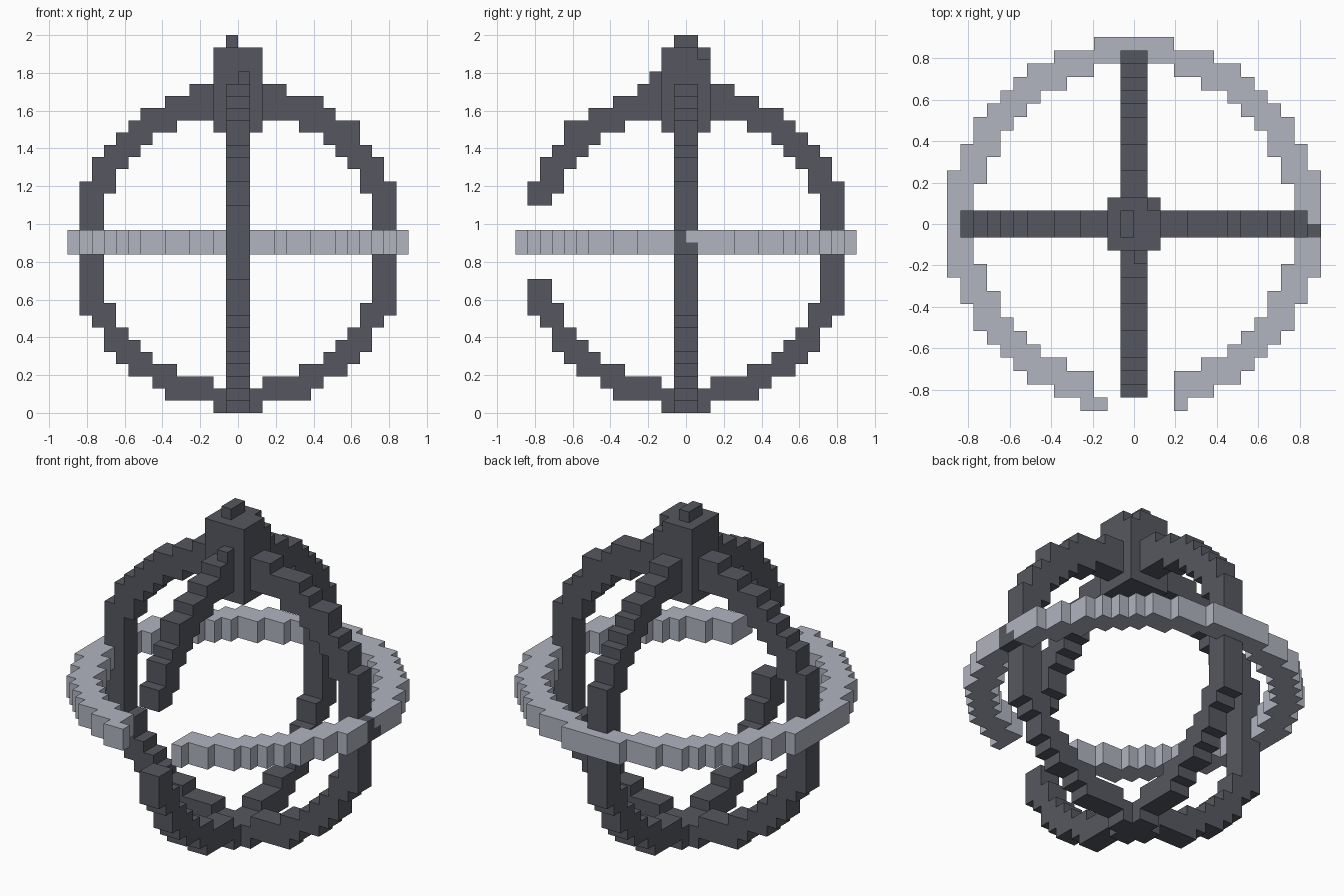
import bpy
import bmesh
from math import hypot
from mathutils import Vector

cube = bpy.data.objects.get("Cube")
if cube:
    bpy.data.objects.remove(cube, do_unlink=True)

UNIT = 2 / 31          # edge of one block
MID = 13.5             # height of the upright rings' centre, in blocks
SPAN = range(-14, 14)
PAIR = (-1, 0)         # two blocks thick, straddling the axis


def make_material(name, color):
    mat = bpy.data.materials.new(name)
    mat.use_nodes = True
    mat.diffuse_color = color
    bsdf = next(n for n in mat.node_tree.nodes if n.type == "BSDF_PRINCIPLED")
    bsdf.inputs["Base Color"].default_value = color
    bsdf.inputs["Roughness"].default_value = 0.8
    return mat


def box(xs, ys, zs):
    return {(x, y, z) for x in xs for y in ys for z in zs}


def upright_profile():
    """Blocks (across, row) of a stepped upright hoop, slightly slimmer below."""
    cells = set()
    for a in SPAN:
        for row in range(27):
            r = hypot(a + 0.5, row + 0.5 - MID)
            outer = 13.22 if row < 8 else 13.5
            if 11.26 < r < outer:
                cells.add((a, row))
    return cells


def flat_profile():
    """Blocks (x, y) of the stepped level hoop, open at the front."""
    cells = {(x, y) for x in SPAN for y in SPAN
             if 11.8 < hypot(x + 0.5, y + 0.5) < 13.96}
    cells -= {(x, y) for x, y in cells if y < 0 and -3 <= x < 3}
    cells -= {(-4, 13), (3, 13)}
    return cells | {(-3, -14)}


# Upright rings: one across the front, one front to back with a front opening
hoop = upright_profile()
front_profile = hoop | {(6, 25), (9, 23)}
side_profile = {(a, r) for a, r in hoop if not (a < 0 and 11 <= r < 17)}
side_profile |= {(-10, 23)}

front_ring = {(a, d, r) for a, r in front_profile for d in PAIR}
side_ring = {(d, a, r) for a, r in side_profile for d in PAIR}

# Hub block on top with its small finial and a loose block on the front arm
hub = box(range(-2, 2), range(-2, 2), range(23, 30)) - {(1, 1, 29)}
finial = box([-1], PAIR, [30])
side_ring.add((0, -3, 27))

# Level ring, with the dark rivet blocks where it meets the left arm
level_ring = {(x, y, z) for x, y in flat_profile() for z in (13, 14)}
rivet = {(13, -1, 13), (13, -1, 14), (13, 0, 13)}

dark = make_material("dark_iron", (0.092, 0.097, 0.115, 1))
light = make_material("pale_steel", (0.44, 0.455, 0.525, 1))

parts = [
    ("hub", hub, dark),
    ("finial", finial, dark),
    ("rivet", rivet, dark),
    ("front_ring", front_ring, dark),
    ("side_ring", side_ring, dark),
    ("level_ring", level_ring, light),
]
solid = set().union(*(cells for _, cells, _ in parts))


def build(name, cells, mat):
    """Mesh only the exposed faces of a set of blocks."""
    bm = bmesh.new()
    for cell in sorted(cells):
        base = Vector(cell)
        for axis in range(3):
            for side in (0, 1):
                step = list(cell)
                step[axis] += 2 * side - 1
                if tuple(step) in solid:
                    continue
                u, v, n = Vector(), Vector(), Vector()
                n[axis] = side
                u[(axis + 1) % 3] = 1
                v[(axis + 2) % 3] = 1
                corner = base + n
                loop = [corner, corner + u, corner + u + v, corner + v]
                if not side:
                    loop.reverse()
                bm.faces.new([bm.verts.new(p * UNIT) for p in loop])
    bmesh.ops.remove_doubles(bm, verts=bm.verts, dist=UNIT / 100)
    mesh = bpy.data.meshes.new(name)
    bm.to_mesh(mesh)
    bm.free()
    mesh.materials.append(mat)
    bpy.context.collection.objects.link(bpy.data.objects.new(name, mesh))


# Each block belongs to the first part that claims it
claimed = set()
for name, cells, mat in parts:
    build(name, cells - claimed, mat)
    claimed |= cells
